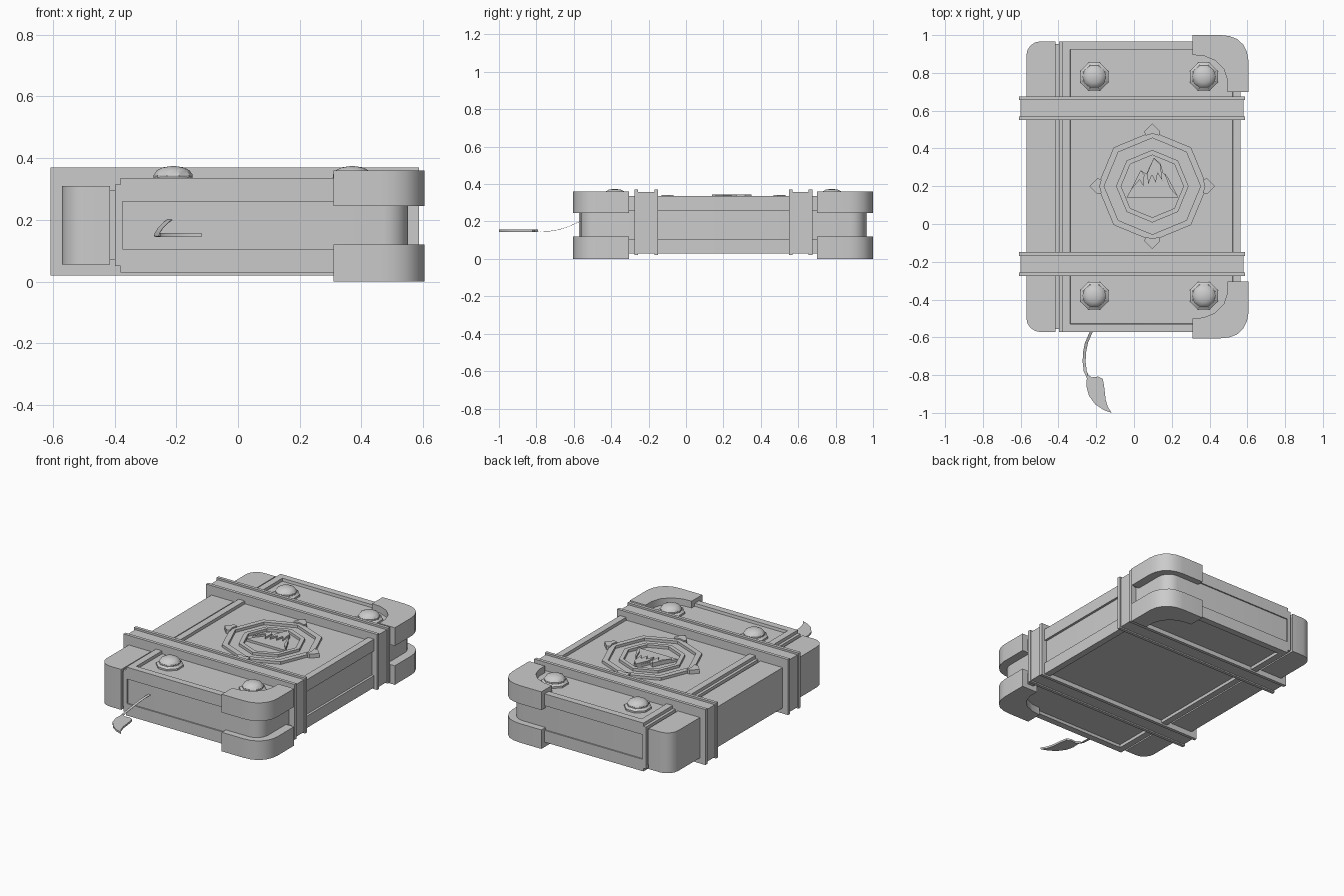
import bpy, bmesh
from math import sin, cos, pi

if "Cube" in bpy.data.objects:
    bpy.data.objects.remove(bpy.data.objects["Cube"])

CY = 0.1975            # centre line of the book in y
Y0, Y1 = -0.572, 0.967  # cover ends


def finish(name, bm):
    bmesh.ops.recalc_face_normals(bm, faces=bm.faces)
    me = bpy.data.meshes.new(name)
    bm.to_mesh(me)
    bm.free()
    ob = bpy.data.objects.new(name, me)
    bpy.context.collection.objects.link(ob)
    bpy.ops.object.select_all(action='DESELECT')
    ob.select_set(True)
    bpy.context.view_layer.objects.active = ob
    bpy.ops.object.shade_smooth_by_angle(angle=0.5)
    return ob


def prism(name, pts, z0, z1, inset=0, depth=0, top=True):
    """Extrude an xy outline; optionally sink a panel into its top or bottom."""
    bm = bmesh.new()
    lo = [bm.verts.new((x, y, z0)) for x, y in pts]
    hi = [bm.verts.new((x, y, z1)) for x, y in pts]
    caps = [bm.faces.new(lo[::-1]), bm.faces.new(hi)]
    n = len(pts)
    for i in range(n):
        j = (i + 1) % n
        bm.faces.new((lo[i], lo[j], hi[j], hi[i]))
    bmesh.ops.recalc_face_normals(bm, faces=bm.faces)
    if inset:
        cap = caps[1 if top else 0]
        bmesh.ops.inset_region(bm, faces=[cap], thickness=inset, use_even_offset=True)
        for v in cap.verts:
            v.co.z += -depth if top else depth
        # keep the sunken walls vertical with a second rim
    return finish(name, bm)


def rim_cover(name, pts, z0, z1, inset, depth, top):
    """Slab with a raised flat rim and a sunken centre panel."""
    bm = bmesh.new()
    base = bm.faces.new([bm.verts.new((x, y, z0 if top else z1)) for x, y in pts])
    ext = bmesh.ops.extrude_face_region(bm, geom=[base], use_keep_orig=True)
    for v in ext['geom']:
        if isinstance(v, bmesh.types.BMVert):
            v.co.z = z1 if top else z0
    cap = [f for f in ext['geom'] if isinstance(f, bmesh.types.BMFace)][0]
    bmesh.ops.recalc_face_normals(bm, faces=bm.faces)
    bmesh.ops.inset_region(bm, faces=[cap], thickness=inset, use_even_offset=True)
    bmesh.ops.inset_region(bm, faces=[cap], thickness=0.002, use_even_offset=True)
    for v in cap.verts:
        v.co.z += -depth if top else depth
    return finish(name, bm)


def rounded(x0, x1, y0, y1, rl, rr, seg=5):
    """Rectangle outline with separate corner radii on the left and right."""
    pts = []
    for cx, cy, r, a0 in ((x1 - rr, y1 - rr, rr, 0), (x0 + rl, y1 - rl, rl, 1),
                          (x0 + rl, y0 + rl, rl, 2), (x1 - rr, y0 + rr, rr, 3)):
        if r == 0:
            pts.append((cx, cy))
            continue
        for i in range(seg + 1):
            a = (a0 + i / seg) * pi / 2
            pts.append((cx + r * cos(a), cy + r * sin(a)))
    return pts


def box(name, x0, x1, y0, y1, z0, z1):
    return prism(name, rounded(x0, x1, y0, y1, 0, 0), z0, z1)


def lathe(name, cx, cy, prof, n=8, phase=0.0, closed=False):
    """Revolve (radius, z) points about a vertical axis with n sides."""
    bm = bmesh.new()
    rings = []
    for r, z in prof:
        if r == 0:
            rings.append([bm.verts.new((cx, cy, z))] * n)
        else:
            rings.append([bm.verts.new((cx + r * cos(phase + 2 * pi * k / n),
                                        cy + r * sin(phase + 2 * pi * k / n), z)) for k in range(n)])
    pairs = list(zip(rings, rings[1:])) + ([(rings[-1], rings[0])] if closed else [])
    for a, b in pairs:
        for k in range(n):
            m = (k + 1) % n
            vs = list(dict.fromkeys((a[k], a[m], b[m], b[k])))
            bm.faces.new(vs)
    return finish(name, bm)


# covers, pages and spine
cover = rounded(-0.38, 0.565, Y0, Y1, 0, 0.09)
rim_cover("top_cover", cover, 0.26, 0.335, 0.042, 0.018, True)
rim_cover("bottom_cover", cover, 0.03, 0.105, 0.042, 0.018, False)
prism("pages", rounded(-0.385, 0.55, Y0 + 0.008, Y1 - 0.008, 0, 0.08), 0.10, 0.265)
prism("spine", rounded(-0.57, -0.415, Y0, Y1, 0.075, 0, 4), 0.055, 0.31)
box("spine_groove", -0.42, -0.39, Y0 + 0.015, Y1 - 0.015, 0.07, 0.295)
box("hinge_strip", -0.398, -0.375, Y0, Y1, 0.05, 0.315)

# straps with raised edges
for i, y in enumerate((-0.2125, 0.6125)):
    box(f"strap_{i}", -0.6, 0.58, y - 0.055, y + 0.055, 0.028, 0.358)
    for s in (-1, 1):
        c = y + s * 0.053
        box(f"strap_edge_{i}_{s}", -0.608, 0.587, c - 0.01, c + 0.01, 0.02, 0.37)

# corner guards: L-shaped outline, mirrored front to back, above and below
arc = [(0.605, 0.70), (0.605, 0.87), (0.598, 0.91), (0.578, 0.95), (0.545, 0.98), (0.505, 0.995), (0.46, 1.0),
       (0.31, 1.0), (0.31, 0.895), (0.37, 0.89), (0.43, 0.865), (0.475, 0.82), (0.495, 0.76), (0.495, 0.70)]
for i, s in enumerate((-1, 1)):
    pts = [(x, CY + s * (y - CY)) for x, y in arc]
    prism(f"upper_corner_guard_{i}", pts, 0.245, 0.36)
    prism(f"lower_corner_guard_{i}", pts, 0.0, 0.12)

# domed studs on octagonal washers
for i, (x, y) in enumerate([(a, b) for a in (-0.21, 0.37) for b in (-0.38, 0.78)]):
    lathe(f"stud_washer_{i}", x, y, [(0.08, 0.31), (0.08, 0.328), (0.066, 0.338), (0, 0.338)], 8, pi / 8)
    lathe(f"stud_dome_{i}", x, y, [(0.063, 0.33), (0.063, 0.346), (0.053, 0.36),
                                   (0.034, 0.37), (0, 0.375)], 10)

# emblem: two octagonal rings, four pointed caps
EX, EY = 0.097, 0.2
for nm, ro, ri in (("outer_ring", 0.29, 0.255), ("inner_ring", 0.192, 0.165)):
    lathe(nm, EX, EY, [(ro, 0.31), (ro, 0.334), (ri, 0.334), (ri, 0.31)], 8, 0, True)
for k in range(4):
    c, s = cos(k * pi / 2), sin(k * pi / 2)
    cap = [(0.332, 0), (0.29, 0.042), (0.268, 0.036), (0.278, 0), (0.268, -0.036), (0.29, -0.042)]
    prism(f"ring_cap_{k}", [(EX + a * c - b * s, EY + a * s + b * c) for a, b in cap], 0.31, 0.342)

# mountain relief
prism("mountain", [(-0.04, 0.14), (0.235, 0.14), (0.2, 0.2), (0.175, 0.25), (0.155, 0.27), (0.14, 0.32),
                   (0.105, 0.35), (0.065, 0.265), (0.035, 0.285), (0.0, 0.21)], 0.31, 0.332)
ridges = [[(0.105, 0.35), (0.14, 0.315), (0.15, 0.23), (0.125, 0.27), (0.115, 0.22), (0.095, 0.26), (0.075, 0.21),
           (0.07, 0.27)],
          [(0.035, 0.285), (0.055, 0.26), (0.05, 0.2), (0.03, 0.235), (-0.02, 0.175), (0.0, 0.215)],
          [(0.16, 0.27), (0.178, 0.25), (0.235, 0.14), (0.19, 0.19)]]
for i, r in enumerate(ridges):
    prism(f"mountain_ridge_{i}", r, 0.325, 0.343)

# bookmark ribbon and leaf
bm = bmesh.new()
prev = None
for x, y, z in [(-0.215, -0.55, 0.205), (-0.235, -0.59, 0.19), (-0.252, -0.63, 0.172), (-0.262, -0.68, 0.156),
                (-0.264, -0.73, 0.148), (-0.258, -0.78, 0.146), (-0.235, -0.83, 0.15)]:
    row = [bm.verts.new((x + dx, y, z + dz)) for dx, dz in
           ((-0.008, -0.001), (0.008, -0.001), (0.008, 0.001), (-0.008, 0.001))]
    if prev:
        for k in range(4):
            m = (k + 1) % 4
            bm.faces.new((prev[k], prev[m], row[m], row[k]))
    else:
        bm.faces.new(row)
    prev = row
bm.faces.new(prev)
finish("bookmark_ribbon", bm)
prism("bookmark_leaf", [(-0.25, -0.79), (-0.225, -0.812), (-0.19, -0.808), (-0.165, -0.82), (-0.158, -0.86),
                        (-0.15, -0.93), (-0.138, -0.97), (-0.118, -1.0), (-0.16, -0.985), (-0.205, -0.955),
                        (-0.238, -0.91), (-0.252, -0.86), (-0.25, -0.82)], 0.145, 0.157)
